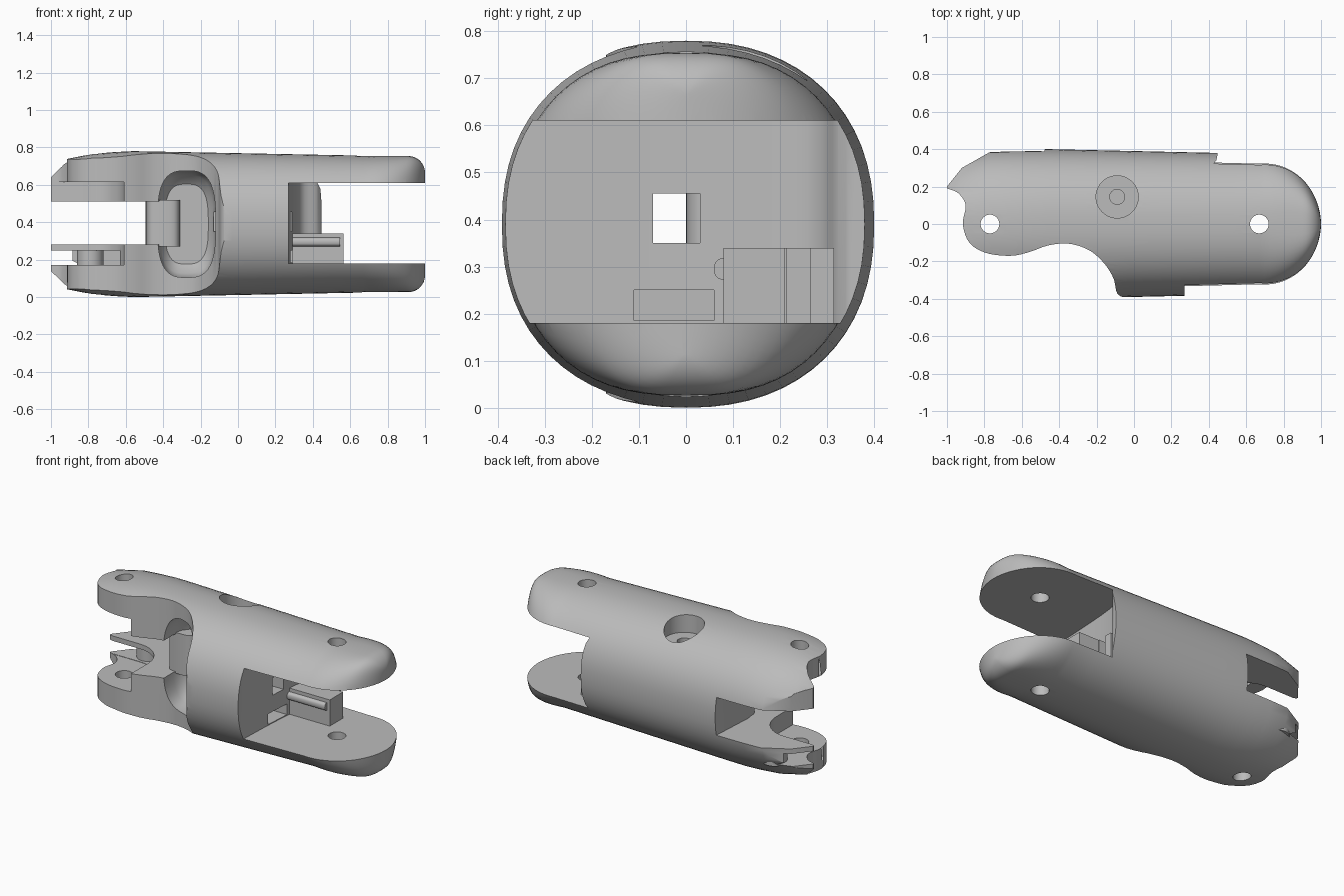
import bpy, bmesh, math
from mathutils import Vector

cube = bpy.data.objects.get("Cube")
if cube:
    bpy.data.objects.remove(cube)

grey = bpy.data.materials.new("light grey plastic")
grey.use_nodes = True
color = (0.5, 0.5, 0.5, 1)
grey.diffuse_color = color
grey.node_tree.nodes["Principled BSDF"].inputs["Base Color"].default_value = color


def loft(name, rings):
    """Skin a list of equally long closed rings and cap both ends."""
    bm = bmesh.new()
    rows = [[bm.verts.new(p) for p in ring] for ring in rings]
    n = len(rows[0])
    for a, b in zip(rows, rows[1:]):
        for i in range(n):
            j = (i + 1) % n
            bm.faces.new((a[i], a[j], b[j], b[i]))
    bm.faces.new(rows[0][::-1])
    bm.faces.new(rows[-1])
    if bm.calc_volume(signed=True) < 0:
        bmesh.ops.reverse_faces(bm, faces=bm.faces)
    mesh = bpy.data.meshes.new(name)
    bm.to_mesh(mesh)
    bm.free()
    obj = bpy.data.objects.new(name, mesh)
    bpy.context.collection.objects.link(obj)
    mesh.materials.append(grey)
    return obj


def prism(name, pts, z0, z1):
    return loft(name, [[(x, y, z) for x, y in pts] for z in (z0, z1)])


def box(name, x0, x1, y0, y1, z0, z1):
    return prism(name, [(x0, y0), (x1, y0), (x1, y1), (x0, y1)], z0, z1)


def circle(x, y, r, n=40):
    return [(x + r * math.cos(math.tau * i / n), y + r * math.sin(math.tau * i / n))
            for i in range(n)]


def oval(a, b, power, n=64):
    """Superellipse points."""
    pts = []
    for i in range(n):
        c, s = math.cos(math.tau * i / n), math.sin(math.tau * i / n)
        pts.append((a * math.copysign(abs(c) ** (2 / power), c),
                    b * math.copysign(abs(s) ** (2 / power), s)))
    return pts


def smooth_path(pts, steps=5):
    """Catmull-Rom curve through the points."""
    v = [Vector(p) for p in pts]
    v = [v[0]] + v + [v[-1]]
    out = []
    for p, q, r, s in zip(v, v[1:], v[2:], v[3:]):
        for k in range(steps):
            t = k / steps
            w = 0.5 * (2 * q + (r - p) * t + (2 * p - 5 * q + 4 * r - s) * t * t
                       + (3 * q - p - 3 * r + s) * t ** 3)
            out.append(tuple(w))
    return out + [tuple(v[-1])]


def lowest(mesh):
    """Smallest corner and negated largest corner of a mesh."""
    return [min(sign * v.co[k] for v in mesh.vertices) for sign in (1, -1) for k in range(3)]


def combine(obj, other, operation):
    """Apply a boolean, accepting the first solver whose result does not grow."""
    other.hide_render = True
    before = lowest(obj.data)
    for solver in ("EXACT", "MANIFOLD", "FLOAT"):
        mod = obj.modifiers.new("cut", "BOOLEAN")
        mod.object, mod.operation, mod.solver = other, operation, solver
        bpy.context.view_layer.update()
        graph = bpy.context.evaluated_depsgraph_get()
        result = bpy.data.meshes.new_from_object(obj.evaluated_get(graph))
        obj.modifiers.clear()
        if result.vertices and all(a > b - 1e-4 for a, b in zip(lowest(result), before)):
            obj.data = result
            break
    bpy.data.objects.remove(other)


def cut(other):
    combine(body, other, "DIFFERENCE")


# Tapered barrel with a rounded tip at the wide fork
MID = 0.39
stations = [(-1.03, 0.285, 0.285, 2.25), (-0.93, 0.355, 0.345, 2.25),
            (-0.78, 0.395, 0.375, 2.25), (-0.66, 0.4, 0.385, 2.25), (-0.56, 0.4, 0.39, 2.25)]
for i in range(9):
    t = i / 8
    stations.append((-0.45 + 1.12 * t, 0.4 - 0.025 * t, 0.388 - 0.022 * t, 2.25))
for i in range(1, 19):
    t = i / 18
    a = math.radians(88 * t)
    x = 0.67 + 0.33 * math.sin(a)
    k = max(0, (x - 0.91) / 0.09)
    drop = 0.09 * (1 - math.sqrt(max(0, 1 - k * k)))
    stations.append((x, (0.375 - 0.03 * t) * math.cos(a), 0.364 - drop, 2.25 + 1.5 * t))
body = loft("finger_link_body", [[(x, y, MID + z) for y, z in oval(hy, hz, power)]
                                 for x, hy, hz, power in stations])

# Plan outline: knuckle, front saddle, hooked back corner
saddle = smooth_path([(-1, 0.19), (-0.94, 0.165), (-0.9, 0.1), (-0.915, 0), (-0.88, -0.1),
                      (-0.79, -0.155), (-0.66, -0.17), (-0.56, -0.15), (-0.46, -0.115),
                      (-0.35, -0.105), (-0.24, -0.14), (-0.16, -0.21), (-0.11, -0.29),
                      (-0.09, -0.37), (-0.05, -0.395)])
outline = saddle + [(0, -0.45), (1.1, -0.45), (1.1, 0.45), (-0.6, 0.45),
                    (-0.77, 0.385), (-0.92, 0.3), (-1, 0.2)]
combine(body, prism("outline", outline, -0.1, 0.9), "INTERSECT")

# Narrow end: knuckle clearance, centre gap and thin lower slot
clearance = [(-1.1, -0.5), (-0.61, -0.5)]
clearance += [(-0.79 + 0.18 * math.cos(a), 0.183 * math.sin(a))
              for a in (math.pi / 2 * i / 12 for i in range(13))]
clearance += [(-1.1, 0.183)]
cut(prism("knuckle_clearance", clearance, 0.17, 0.615))
gap = [(-1.1, -0.52), (-0.31, -0.52), (-0.31, 0.01), (-0.44, 0.01), (-0.48, 0.04),
       (-0.495, 0.1), (-0.47, 0.52), (-1.1, 0.52)]
cut(prism("centre_gap", gap, 0.28, 0.51))
cut(box("thin_slot", -1.12, -0.63, -0.1, 0.32, 0.172, 0.25))

# Flats above and below the knuckle plates
flat = [(-1.15, 0.15), (-0.9, 0.15), (-0.75, 0.27), (-0.66, 0.27), (-0.64, 0.1),
        (-0.6, -0.04), (-0.5, -0.13), (-0.48, -0.3), (-1.15, -0.3)]
cut(prism("upper_flat", flat, 0.72, 0.95))
cut(prism("lower_flat", flat, -0.1, 0.06))

# Wide end: fork slot
slot = smooth_path([(0.27, -0.5), (0.27, -0.35), (0.28, -0.1), (0.3, 0.15), (0.34, 0.28),
                    (0.44, 0.34), (0.44, 0.5)])
cut(prism("fork_slot", slot + [(1.1, 0.5), (1.1, -0.5)], 0.18, 0.61))

# Front recess with a softened floor, and cable tunnels
recess = [(-0.5, 1), (-0.02, 1), (0.04, 0.92), (0.08, 0.75)]
cut(loft("front_recess", [[(-0.275 + x * s, y, MID + z * s) for x, z in oval(0.155, 0.285, 3)]
                          for y, s in recess]))
cut(box("cable_tunnel", -0.3, 0.4, -0.07, 0.03, 0.35, 0.455))
cut(box("lower_tunnel", 0, 0.4, -0.11, 0.06, 0.185, 0.25))

# Pin holes and top counterbore
for x in (0.67, -0.77):
    cut(prism("pin_hole", circle(x, 0, 0.05), -0.2, 1))
cut(prism("counterbore", circle(-0.09, 0.145, 0.113), 0.66, 1))
cut(prism("screw_hole", circle(-0.09, 0.145, 0.04), 0.6, 1))

# Stop block and rib inside the fork
block = box("stop_block", 0.26, 0.565, 0.08, 0.21, 0.17, 0.34)
rib = loft("stop_rib", [[(x, 0.1 + y, 0.295 + z) for y, z in oval(0.04, 0.025, 3, 24)]
                        for x in (0.26, 0.545)])
step = box("side_step", 0.26, 0.43, 0.2, 0.315, 0.17, 0.34)
combine(step, box("step_gap", 0.35, 0.5, 0.215, 0.265, 0.1, 0.5), "DIFFERENCE")

# Rounded post behind the recess and small boss in the thin slot
post = prism("recess_post", [(-0.4 + x, 0.1 + y) for x, y in oval(0.09, 0.1, 4, 32)],
             0.27, 0.52)
boss = prism("slot_boss", circle(-0.79, 0.27, 0.07), 0.16, 0.26)

for obj in (body, block, rib, step, post, boss):
    bpy.ops.object.select_all(action="DESELECT")
    obj.select_set(True)
    bpy.context.view_layer.objects.active = obj
    bpy.ops.object.shade_smooth_by_angle(angle=math.radians(30))
